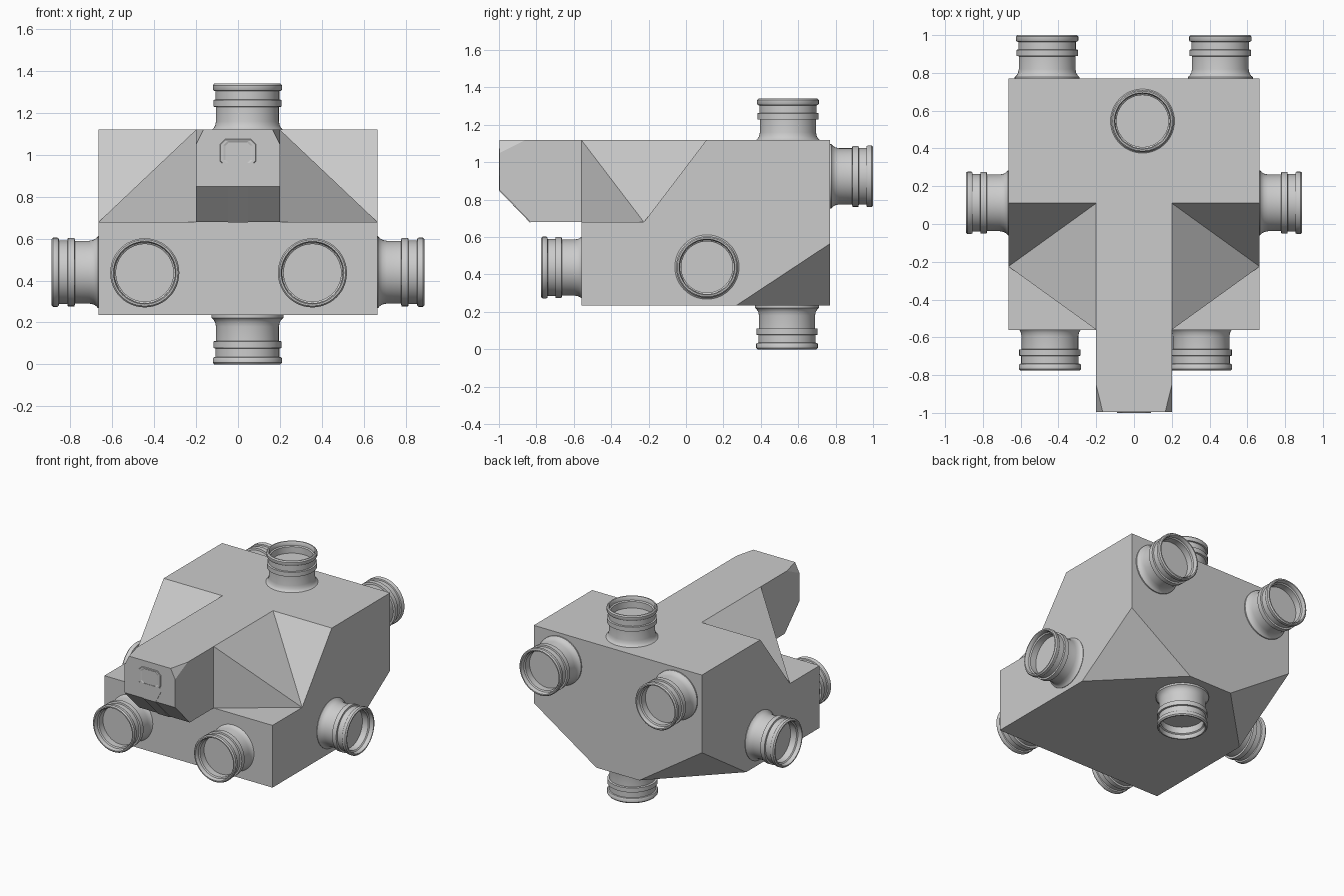
import bpy, bmesh, math
from mathutils import Vector

if "Cube" in bpy.data.objects:
    bpy.data.objects.remove(bpy.data.objects["Cube"])


def make_object(name, bm):
    bmesh.ops.recalc_face_normals(bm, faces=bm.faces[:])
    mesh = bpy.data.meshes.new(name)
    bm.to_mesh(mesh)
    bm.free()
    ob = bpy.data.objects.new(name, mesh)
    bpy.context.collection.objects.link(ob)
    return ob


# Body: right half, mirrored across x = 0
W, S = 0.665, 0.2                        # half widths of body and spine
F, N, B = -0.56, -0.996, 0.77            # body front, nose front, back
Z0, Z1, Z2 = 0.235, 0.68, 1.12           # underside, shelf, roof
P = {
    "nose_top_c": (0, N, Z2), "nose_top": (0.165, N, Z2),
    "cham_back": (S, -0.855, Z2), "cham_low": (S, N, 1.05),
    "nose_low": (S, N, 0.85), "nose_low_c": (0, N, 0.85),
    "chin": (S, -0.83, Z1), "chin_c": (0, -0.83, Z1),
    "root_top": (S, F, Z2), "root": (S, F, Z1), "root_c": (0, F, Z1),
    "roof_in": (S, 0.11, Z2), "roof_out": (W, 0.11, Z2),
    "valley": (W, -0.225, Z1), "shelf": (W, F, Z1),
    "front_low": (W, F, Z0), "front_low_c": (0, F, Z0),
    "back_top": (W, B, Z2), "back_top_c": (0, B, Z2),
    "cut_side": (W, 0.27, Z0), "cut_up": (W, B, 0.565),
    "cut_back": (0.17, B, Z0), "back_low_c": (0, B, Z0),
}
FACES = [
    "nose_top_c nose_top cham_back root_top roof_in back_top_c",
    "roof_in roof_out back_top back_top_c",
    "nose_top_c nose_top cham_low nose_low nose_low_c",
    "nose_top cham_back cham_low",
    "cham_back root_top root chin nose_low cham_low",
    "nose_low_c nose_low chin chin_c",
    "chin_c chin root root_c",
    "roof_in roof_out valley",
    "roof_in valley root_top",
    "root_top valley root",
    "root valley shelf",
    "root_c root shelf front_low front_low_c",
    "shelf valley roof_out back_top cut_up cut_side front_low",
    "back_top_c back_top cut_up cut_back back_low_c",
    "cut_side cut_up cut_back",
    "front_low_c front_low cut_side cut_back back_low_c",
]
bm = bmesh.new()
v = {k: bm.verts.new(co) for k, co in P.items()}
for f in FACES:
    bm.faces.new([v[k] for k in f.split()])
body = make_object("body", bm)
body.modifiers.new("Mirror", 'MIRROR')


# Ports: lathed collars with a recessed floor
SEG = 48
PROFILE = [(0.172, -0.24), (0.172, -0.222), (0.162, -0.214), (0.154, -0.2),
           (0.15, -0.18), (0.15, -0.112), (0.163, -0.11), (0.163, -0.078),
           (0.152, -0.076), (0.152, -0.036), (0.161, -0.034), (0.165, -0.028),
           (0.165, -0.008), (0.158, 0), (0.15, 0), (0.145, -0.008),
           (0.145, -0.028), (0.137, -0.034), (0.137, -0.08)]


def port(name, tip, direction):
    bm = bmesh.new()
    rings = [[bm.verts.new((r * math.cos(2 * math.pi * i / SEG),
                            r * math.sin(2 * math.pi * i / SEG), z))
              for i in range(SEG)] for r, z in PROFILE]
    for a, b in zip(rings, rings[1:]):
        for i in range(SEG):
            j = (i + 1) % SEG
            bm.faces.new((a[i], a[j], b[j], b[i]))
    bm.faces.new(rings[0])
    bm.faces.new(rings[-1])
    ob = make_object(name, bm)
    ob.location = tip
    ob.rotation_euler = Vector(direction).to_track_quat('Z', 'Y').to_euler()
    bpy.ops.object.select_all(action='DESELECT')
    ob.select_set(True)
    bpy.context.view_layer.objects.active = ob
    bpy.ops.object.shade_smooth_by_angle(angle=math.radians(40))


port("top_port", (0.045, 0.545, 1.34), (0, 0, 1))
port("bottom_port", (0.045, 0.54, 0), (0, 0, -1))
port("front_left_port", (-0.445, -0.775, 0.437), (0, -1, 0))
port("front_right_port", (0.355, -0.775, 0.437), (0, -1, 0))
port("back_left_port", (-0.46, 1, 0.925), (0, 1, 0))
port("back_right_port", (0.457, 1, 0.925), (0, 1, 0))
port("left_port", (-0.89, 0.112, 0.44), (-1, 0, 0))
port("right_port", (0.89, 0.112, 0.44), (1, 0, 0))

# Nose window: octagonal raised frame with bevelled edges
def octagon(bm, w, h, c, y, zc=1.01):
    pts = [(w, h - c), (w - c, h), (c - w, h), (-w, h - c),
           (-w, c - h), (c - w, -h), (w - c, -h), (w, c - h)]
    return [bm.verts.new((x, y, zc + z)) for x, z in pts]


bm = bmesh.new()
loops = [octagon(bm, 0.09, 0.068, 0.026, N + 0.004),
         octagon(bm, 0.084, 0.062, 0.024, -1.0),
         octagon(bm, 0.07, 0.056, 0.02, -1.0),
         octagon(bm, 0.06, 0.05, 0.016, N - 0.001)]
for a, b in zip(loops, loops[1:]):
    for i in range(8):
        j = (i + 1) % 8
        bm.faces.new((a[i], a[j], b[j], b[i]))
bm.faces.new(loops[-1])
make_object("nose_window", bm)

# Nose strip: thin plate tapering down from the window and under the chin
bm = bmesh.new()
T = 0.002
rows = [(0.09, N - T, 0.96), (0.09, N - T, 0.93),
        (0.047, N - T, 0.85), (0.047, -0.83 - T, Z1 - T)]
pairs = [(bm.verts.new((-w, y, z)), bm.verts.new((w, y, z))) for w, y, z in rows]
for a, b in zip(pairs, pairs[1:]):
    bm.faces.new((a[0], a[1], b[1], b[0]))
strip = make_object("nose_strip", bm)
sol = strip.modifiers.new("Solidify", 'SOLIDIFY')
sol.thickness = 0.004
sol.offset = 0
